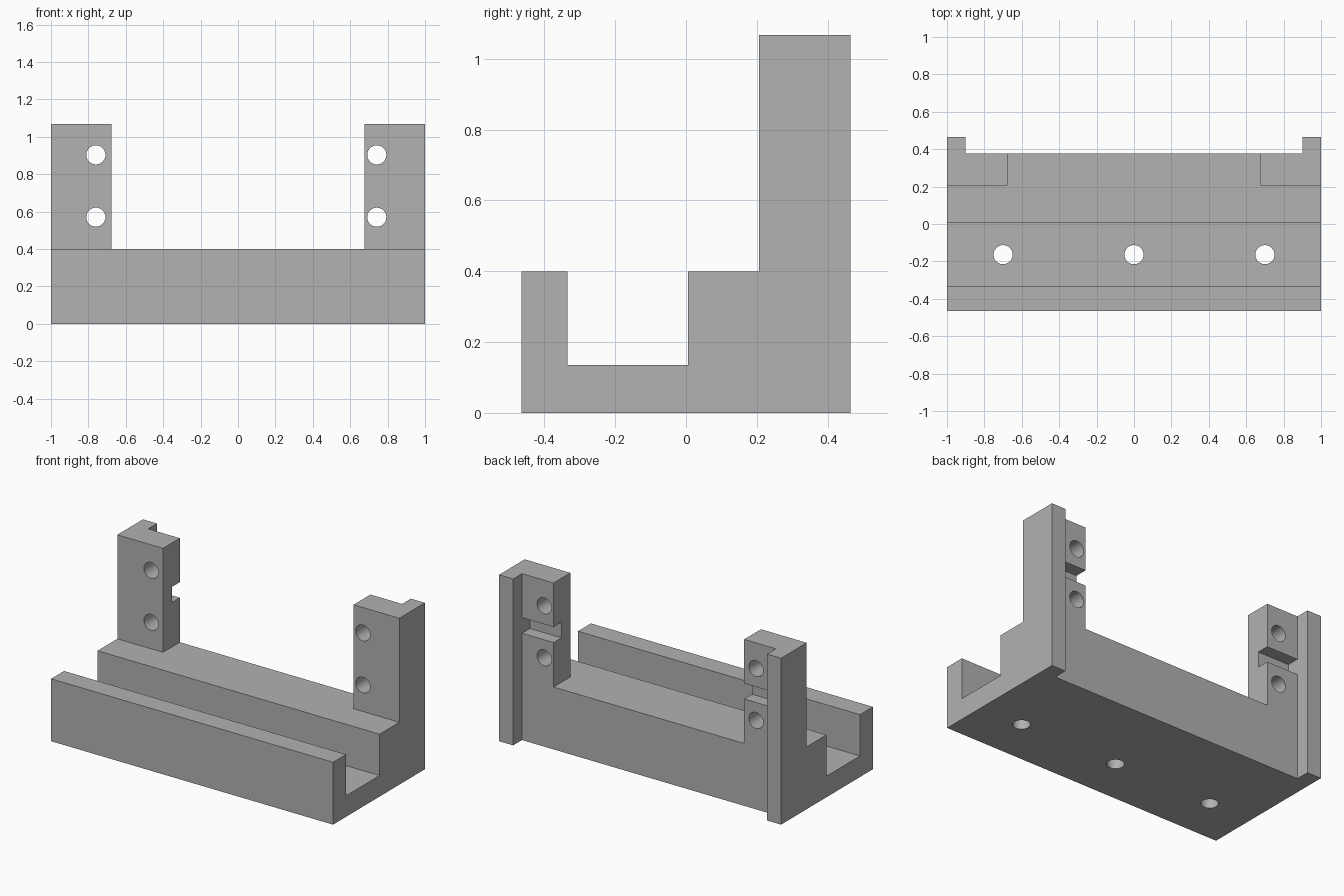
import bpy
from math import pi, radians

cube = bpy.data.objects.get("Cube")
if cube:
    bpy.data.objects.remove(cube, do_unlink=True)

# Main dimensions
HALF_Y, TOP, SHELF = 0.465, 1.067, 0.4
BACK, POST_FRONT, POST_INNER, RIB_INNER = 0.376, 0.206, 0.676, 0.9

grey = bpy.data.materials.new("plain grey")
grey.use_nodes = True
grey.diffuse_color = (0.445, 0.445, 0.445, 1)
grey.node_tree.nodes["Principled BSDF"].inputs["Base Color"].default_value = grey.diffuse_color


def extrude_profile(name, profile, half_x):
    """Extrude a (y, z) outline along x into a closed solid."""
    n = len(profile)
    verts = [(x, y, z) for x in (-half_x, half_x) for y, z in profile]
    faces = [tuple(reversed(range(n))), tuple(range(n, 2 * n))]
    faces += [(i, (i + 1) % n, n + (i + 1) % n, n + i) for i in range(n)]
    mesh = bpy.data.meshes.new(name)
    mesh.from_pydata(verts, [], faces)
    obj = bpy.data.objects.new(name, mesh)
    bpy.context.collection.objects.link(obj)
    return obj


def cut(target, cutter):
    """Subtract a cutter from the target, then discard it."""
    mod = target.modifiers.new("cut", 'BOOLEAN')
    mod.operation, mod.solver, mod.object = 'DIFFERENCE', 'EXACT', cutter
    bpy.context.view_layer.objects.active = target
    bpy.ops.object.modifier_apply(modifier=mod.name)
    bpy.data.objects.remove(cutter, do_unlink=True)


def cut_box(target, half_x, y0, y1, z0, z1):
    outline = [(y0, z0), (y1, z0), (y1, z1), (y0, z1)]
    cut(target, extrude_profile("box_cutter", outline, half_x))


def cut_hole(target, location, tilt=0):
    bpy.ops.mesh.primitive_cylinder_add(vertices=48, radius=0.051, depth=1.2,
                                        location=location, rotation=(tilt, 0, 0))
    cut(target, bpy.context.object)


# Channelled base with the uprights as one stepped section
side = [(-HALF_Y, 0), (HALF_Y, 0), (HALF_Y, TOP), (POST_FRONT, TOP),
        (POST_FRONT, SHELF), (0.006, SHELF), (0.006, 0.135),
        (-0.334, 0.135), (-0.334, SHELF), (-HALF_Y, SHELF)]
bracket = extrude_profile("mounting_bracket", side, 1)
bracket.data.materials.append(grey)

# Back recess between the corner ribs, open gap between posts, groove across post backs
cut_box(bracket, RIB_INNER, BACK, 0.7, -0.2, 1.3)
cut_box(bracket, POST_INNER, 0.1, 0.7, SHELF, 1.3)
cut_box(bracket, RIB_INNER, BACK - 0.08, BACK + 0.04, 0.685, 0.785)

# Screw holes through the channel floor and the posts
for x in (-0.7, 0, 0.7):
    cut_hole(bracket, (x, -0.164, 0))
for x in (-0.76, 0.742):
    for z in (0.57, 0.903):
        cut_hole(bracket, (x, 0.3, z), pi / 2)

# Smooth hole walls, sharp edges elsewhere
bpy.ops.object.select_all(action='DESELECT')
bracket.select_set(True)
bpy.context.view_layer.objects.active = bracket
bpy.ops.object.shade_smooth_by_angle(angle=radians(30))
